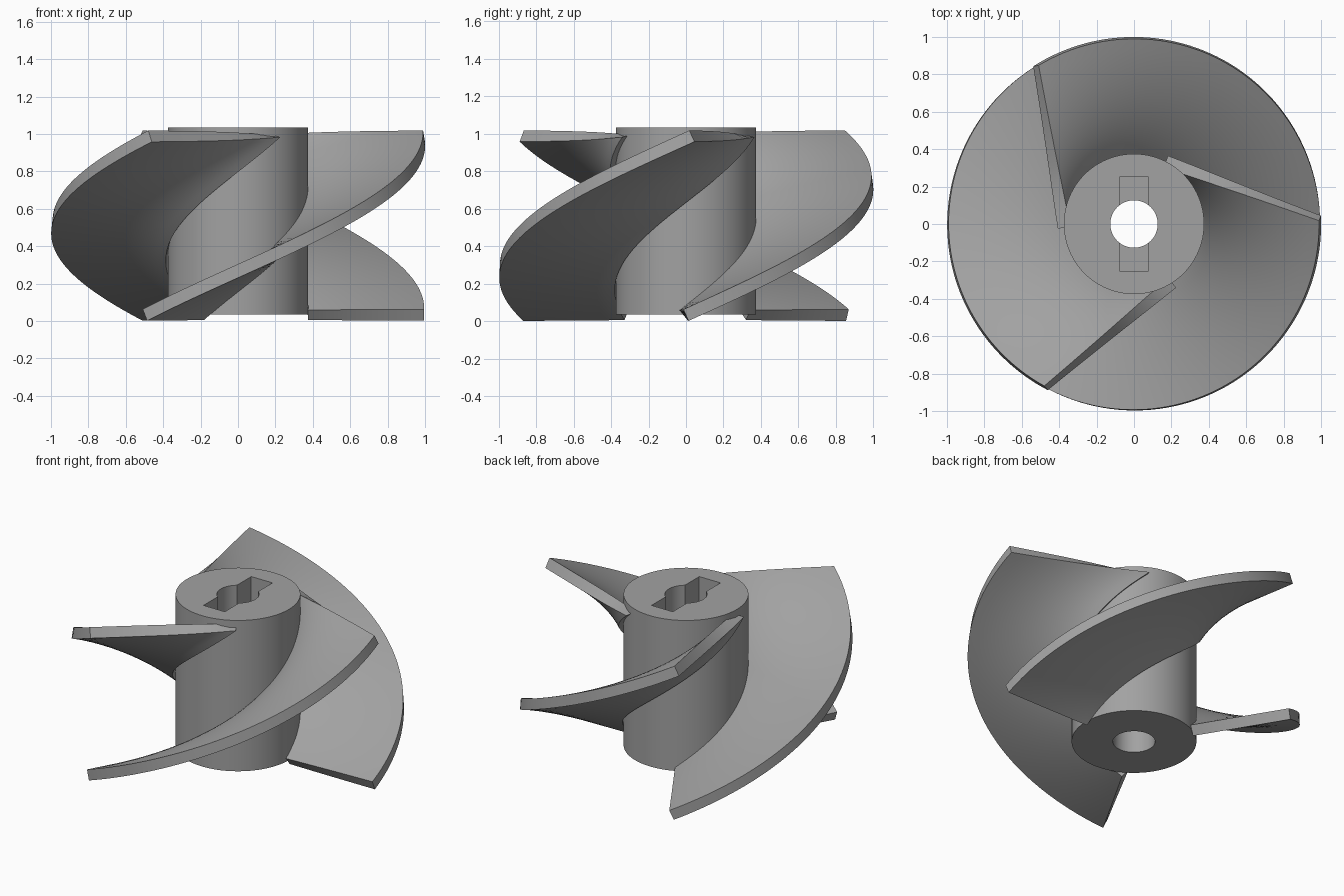
import bpy, bmesh, math
from mathutils import Vector

if "Cube" in bpy.data.objects:
    bpy.data.objects.remove(bpy.data.objects["Cube"])

HUB_R, TIP_R = 0.375, 0.995
Z0, Z1 = 0.032, 0.988          # blade centre-surface height range
THICK = 0.067
ROWS, COLS = 56, 12

grey = bpy.data.materials.new("grey_metal")
grey.diffuse_color = (0.36, 0.36, 0.36, 1)
grey.use_nodes = True
grey.node_tree.nodes["Principled BSDF"].inputs["Base Color"].default_value = grey.diffuse_color


def add_object(name, bm):
    bmesh.ops.recalc_face_normals(bm, faces=bm.faces)
    mesh = bpy.data.meshes.new(name)
    bm.to_mesh(mesh)
    bm.free()
    mesh.materials.append(grey)
    ob = bpy.data.objects.new(name, mesh)
    bpy.context.collection.objects.link(ob)
    return ob


def activate(ob):
    bpy.ops.object.select_all(action='DESELECT')
    ob.select_set(True)
    bpy.context.view_layer.objects.active = ob


def cylinder(name, r, z0, z1, segs):
    bm = bmesh.new()
    bmesh.ops.create_cone(bm, cap_ends=True, segments=segs, radius1=r, radius2=r, depth=z1 - z0)
    bmesh.ops.translate(bm, verts=bm.verts, vec=(0, 0, (z0 + z1) / 2))
    return add_object(name, bm)


def cut(target, cutter):
    mod = target.modifiers.new("cut", 'BOOLEAN')
    mod.operation = 'DIFFERENCE'
    mod.solver = 'EXACT'
    mod.object = cutter
    activate(target)
    bpy.ops.object.modifier_apply(modifier=mod.name)
    bpy.data.objects.remove(cutter)


def helix(r, a0, a1, t):
    a = math.radians(a0 + (a1 - a0) * t)
    return Vector((r * math.cos(a), r * math.sin(a), Z0 + (Z1 - Z0) * t))


def blade_point(s, t, turn):
    # straight rulings between a fast inner helix and a slow outer helix
    inner = helix(HUB_R, turn - 122, turn + 63, t)
    outer = helix(TIP_R, turn - 120, turn + 1.8, t)
    return inner.lerp(outer, s)


def blade_normal(s, t, turn):
    e = 1e-3
    du = blade_point(s + e, t, turn) - blade_point(s - e, t, turn)
    dv = blade_point(s, t + e, turn) - blade_point(s, t - e, turn)
    return du.cross(dv).normalized()


# hub with a round bore and a flat-sided key slot sunk from the top
hub = cylinder("hub", HUB_R, 0.035, 1.035, 96)
cut(hub, cylinder("bore_cutter", 0.127, -0.2, 1.3, 48))
bm = bmesh.new()
bmesh.ops.create_cube(bm, size=1)
bmesh.ops.scale(bm, verts=bm.verts, vec=(0.156, 0.5, 1.0))
bmesh.ops.translate(bm, verts=bm.verts, vec=(0, 0, 1.035))
cut(hub, add_object("slot_cutter", bm))
activate(hub)
bpy.ops.object.shade_smooth_by_angle(angle=math.radians(30))

# three twisted blades, each a closed slab around its centre surface
for k in range(3):
    turn = 120 * k
    bm = bmesh.new()
    layers = []
    for side in (1, -1):
        grid = []
        for j in range(ROWS + 1):
            row = []
            for i in range(COLS + 1):
                s, t = i / COLS, j / ROWS
                p = blade_point(s, t, turn) + blade_normal(s, t, turn) * side * THICK / 2
                row.append(bm.verts.new(p))
            grid.append(row)
        layers.append(grid)
        for j in range(ROWS):
            for i in range(COLS):
                bm.faces.new((grid[j][i], grid[j][i + 1], grid[j + 1][i + 1], grid[j + 1][i]))
    top, low = layers
    # close the four rims
    for i in (0, COLS):
        for j in range(ROWS):
            bm.faces.new((top[j][i], top[j + 1][i], low[j + 1][i], low[j][i]))
    for j in (0, ROWS):
        for i in range(COLS):
            bm.faces.new((top[j][i], top[j][i + 1], low[j][i + 1], low[j][i]))
    blade = add_object("blade_%d" % (k + 1), bm)
    activate(blade)
    bpy.ops.object.shade_smooth_by_angle(angle=math.radians(30))
